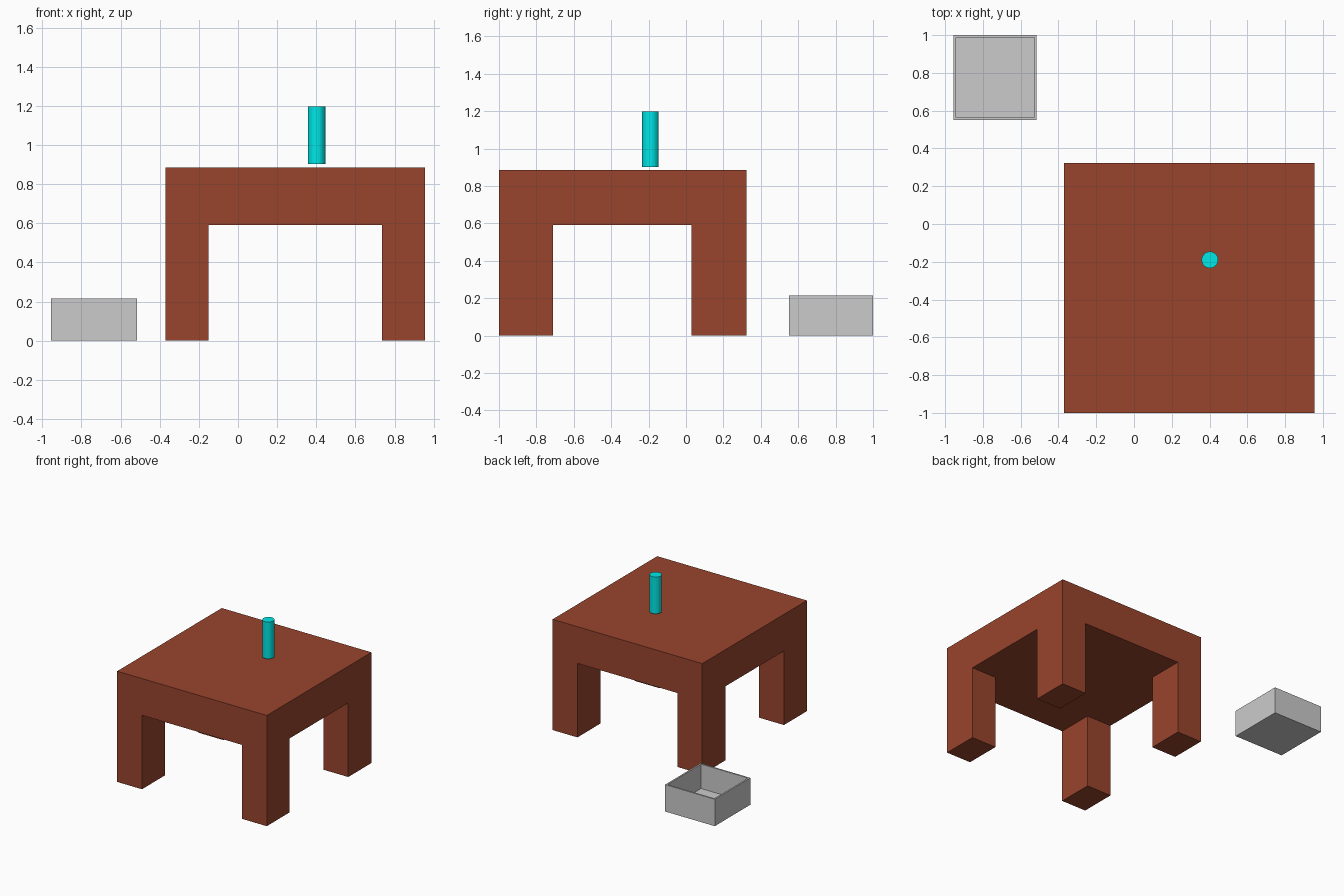
import bpy, bmesh

if "Cube" in bpy.data.objects:
    bpy.data.objects.remove(bpy.data.objects["Cube"])


def material(name, rgb):
    mat = bpy.data.materials.new(name)
    mat.diffuse_color = (*rgb, 1.0)
    mat.use_nodes = True
    mat.node_tree.nodes["Principled BSDF"].inputs["Base Color"].default_value = mat.diffuse_color
    return mat


def add_object(name, bm, mat=None):
    bmesh.ops.recalc_face_normals(bm, faces=bm.faces)
    mesh = bpy.data.meshes.new(name)
    bm.to_mesh(mesh)
    bm.free()
    obj = bpy.data.objects.new(name, mesh)
    bpy.context.collection.objects.link(obj)
    if mat:
        mesh.materials.append(mat)
    return obj


def faces_near(bm, direction, axis, level):
    return [f for f in bm.faces if f.normal[axis] * direction > 0.9
            and abs(f.calc_center_median()[axis] - level) < 1e-4]


def box_mesh(lo, hi):
    bm = bmesh.new()
    for v in bmesh.ops.create_cube(bm, size=1)["verts"]:
        v.co = [hi[i] if v.co[i] > 0 else lo[i] for i in range(3)]
    bm.normal_update()
    return bm


wood = material("brown_wood", (0.32, 0.058, 0.026))
teal = material("teal", (0.0, 0.8, 0.8))

# Table: a 3x3 slab whose corner cells are extruded down into legs
xs = (-0.37, -0.15, 0.735, 0.955)
ys = (-1.0, -0.71, 0.03, 0.323)
TOP, UNDER = 0.886, 0.592
bm = box_mesh((xs[0], ys[0], UNDER), (xs[3], ys[3], TOP))
for axis, cuts in ((0, xs[1:3]), (1, ys[1:3])):
    for c in cuts:
        co, no = [0, 0, 0], [0, 0, 0]
        co[axis], no[axis] = c, 1
        bmesh.ops.bisect_plane(bm, geom=bm.verts[:] + bm.edges[:] + bm.faces[:],
                               plane_co=co, plane_no=no)
bm.normal_update()
corners = []
for f in faces_near(bm, -1, 2, UNDER):
    c = f.calc_center_median()
    if not xs[1] < c.x < xs[2] and not ys[1] < c.y < ys[2]:
        corners.append(f)
for f in bmesh.ops.extrude_discrete_faces(bm, faces=corners)["faces"]:
    for v in f.verts:
        v.co.z = 0
add_object("table", bm, wood)

# Open bin: the top face is inset for the rim and pushed down to the floor
WALL, FLOOR = 0.018, 0.02
bm = box_mesh((-0.955, 0.55, 0), (-0.515, 1.0, 0.215))
top = faces_near(bm, 1, 2, 0.215)
bmesh.ops.inset_region(bm, faces=top, thickness=WALL)
floor = bmesh.ops.extrude_discrete_faces(bm, faces=top)["faces"][0]
for v in floor.verts:
    v.co.z = FLOOR
add_object("open_bin", bm)

# Upright rod hovering just above the table top
bpy.ops.mesh.primitive_cylinder_add(vertices=32, radius=0.044, depth=0.295,
                                    location=(0.402, -0.19, 1.0495))
rod = bpy.context.object
rod.name = "rod"
rod.data.materials.append(teal)
